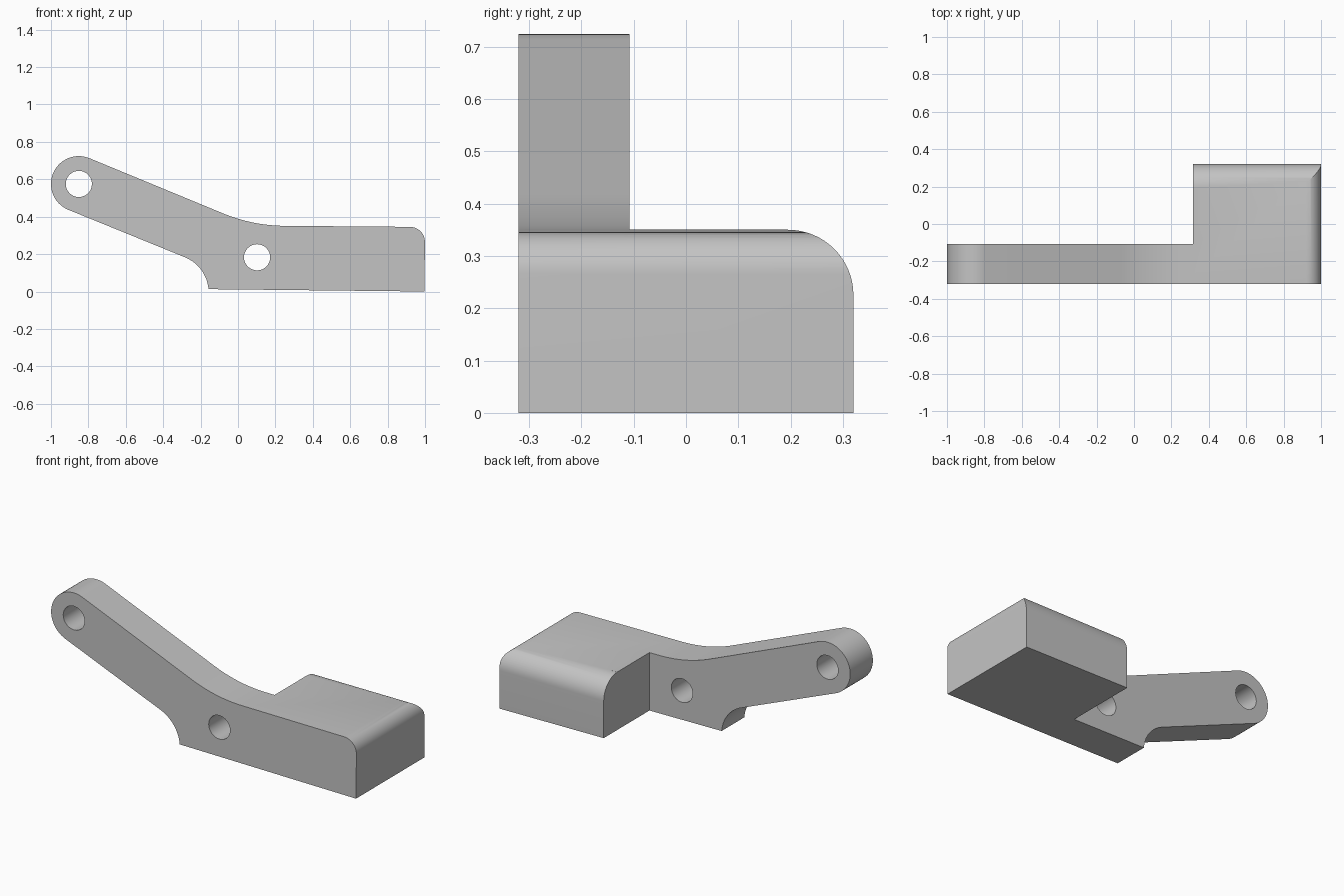
import bpy, bmesh, math
from mathutils import Vector

if "Cube" in bpy.data.objects:
    bpy.data.objects.remove(bpy.data.objects["Cube"])

grey = bpy.data.materials.new("plain_grey")
grey.diffuse_color = (0.55, 0.55, 0.55, 1)
grey.use_nodes = True
grey.node_tree.nodes["Principled BSDF"].inputs["Base Color"].default_value = grey.diffuse_color


def arc(cx, cz, r, a0, a1, n=16):
    """Points on an arc, angles in degrees."""
    return [(cx + r * math.cos(math.radians(a0 + (a1 - a0) * i / n)),
             cz + r * math.sin(math.radians(a0 + (a1 - a0) * i / n))) for i in range(n + 1)]


def fillet(before, corner, after, r, n=12):
    """Tangent arc that rounds a corner."""
    p, c, q = Vector(before), Vector(corner), Vector(after)
    u, v = (p - c).normalized(), (q - c).normalized()
    half = u.angle(v) / 2
    centre = c + (u + v).normalized() * r / math.sin(half)
    a = c + u * r / math.tan(half) - centre
    b = c + v * r / math.tan(half) - centre
    a0, a1 = math.atan2(a.y, a.x), math.atan2(b.y, b.x)
    d = (a1 - a0 + math.pi) % (2 * math.pi) - math.pi
    return arc(centre.x, centre.y, r, math.degrees(a0), math.degrees(a0 + d), n)


def prism(name, points, axis, lo, hi):
    """Extrude a profile (x,z) along y, or (y,z) along x."""
    bm = bmesh.new()
    place = (lambda p: (p[0], lo, p[1])) if axis == 'Y' else (lambda p: (lo, p[0], p[1]))
    face = bm.faces.new([bm.verts.new(place(p)) for p in points])
    move = Vector((0, hi - lo, 0)) if axis == 'Y' else Vector((hi - lo, 0, 0))
    top = bmesh.ops.extrude_face_region(bm, geom=[face])['geom']
    bmesh.ops.translate(bm, vec=move, verts=[g for g in top if isinstance(g, bmesh.types.BMVert)])
    bmesh.ops.recalc_face_normals(bm, faces=bm.faces)
    mesh = bpy.data.meshes.new(name)
    bm.to_mesh(mesh)
    bm.free()
    mesh.materials.append(grey)
    ob = bpy.data.objects.new(name, mesh)
    bpy.context.collection.objects.link(ob)
    return ob


# Side profile: round arm end, sloping arm, rounded block, arched heel
eye = (-0.851, 0.575)
top_bend, top_right, low_right = (0.078, 0.3525), (1.0, 0.345), (0.997, 0.0)
profile = arc(*eye, 0.149, 247.5, 67.5, 32)
profile += fillet(profile[-1], top_bend, top_right, 0.88, 16)
profile += fillet(top_bend, top_right, low_right, 0.08)
profile += [low_right]
profile += arc(-0.36, -0.005, 0.203, 5, 67.5)
lever = prism("bracket_lever", profile, 'Y', -0.32, 0.32)

# Cutters: clearance behind the arm, rounded back edge, two pin holes
clearance = prism("clearance_cutter", [(-1.5, -0.5), (0.315, -0.5), (0.315, 1.5), (-1.5, 1.5)],
                  'Y', -0.108, 1)
low, high = [(-1, -0.5), (0.32, -0.5)], [(-1, 0.35)]
rounded = prism("back_edge_shape", low + arc(0.195, 0.225, 0.125, 0, 90) + [(0.195, 1.5), (-1, 1.5)],
                'X', 0.25, 1.5)
edge_cut = prism("back_edge_cutter", arc(0.195, 0.225, 0.125, 0, 90) + [(0.195, 0.6), (0.6, 0.6), (0.6, 0.225)],
                 'X', 0.25, 1.5)
bpy.data.objects.remove(rounded)
holes = [prism("pin_hole_cutter", arc(x, z, 0.07, 0, 348.75, 31), 'Y', -1, 1)
         for x, z in (eye, (0.102, 0.183))]

cutters = [clearance, edge_cut] + holes
for c in cutters:
    c.hide_render = True
    m = lever.modifiers.new("cut", 'BOOLEAN')
    m.operation, m.solver, m.object = 'DIFFERENCE', 'EXACT', c

# Bake the cuts, then shade the curved faces smooth
bpy.context.view_layer.update()
graph = bpy.context.evaluated_depsgraph_get()
baked = bpy.data.meshes.new_from_object(lever.evaluated_get(graph))
lever.modifiers.clear()
lever.data = baked
for c in cutters:
    bpy.data.objects.remove(c)
bpy.ops.object.select_all(action='DESELECT')
lever.select_set(True)
bpy.context.view_layer.objects.active = lever
bpy.ops.object.shade_smooth_by_angle(angle=math.radians(30))
